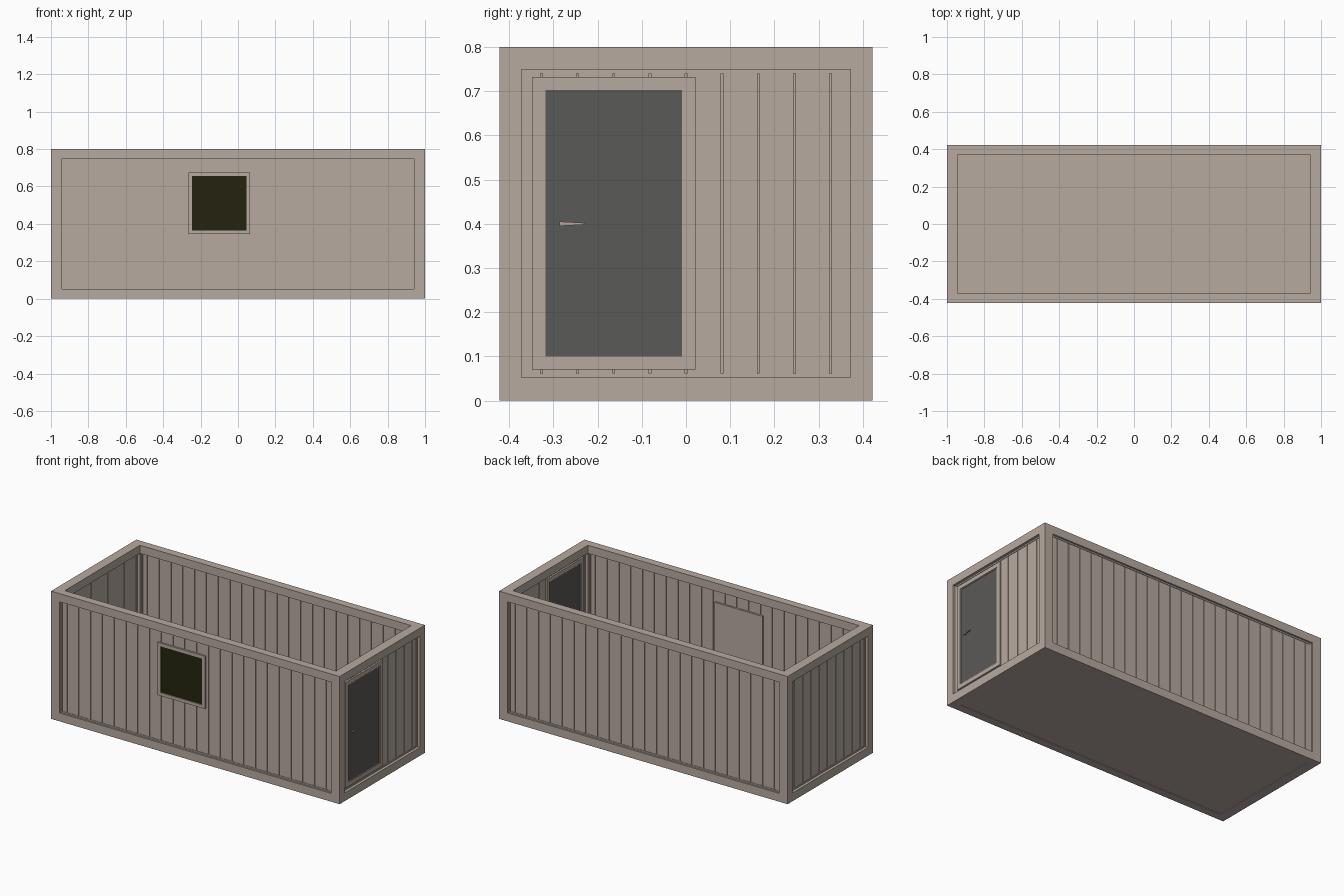
import bpy
import bmesh
from mathutils import Vector

if "Cube" in bpy.data.objects:
    bpy.data.objects.remove(bpy.data.objects["Cube"], do_unlink=True)


def material(name, colour):
    mat = bpy.data.materials.new(name)
    mat.use_nodes = True
    mat.diffuse_color = (*colour, 1)
    mat.node_tree.nodes["Principled BSDF"].inputs["Base Color"].default_value = (*colour, 1)
    return mat


TAUPE = material("taupe paint", (0.47, 0.40, 0.35))
GREY = material("dark grey door", (0.102, 0.10, 0.095))
GLASS = material("dark olive glass", (0.018, 0.017, 0.005))

# Overall half sizes, and half sizes of the frame openings
X, Y, H = 1.0, 0.422, 0.8
IN_X, IN_Y, Z0, Z1 = 0.94, 0.372, 0.052, 0.749
WALL_X, WALL_Y = 0.97, 0.398
STEP, GAP, TRIM = 0.0817, 0.004, 0.009


def box_object(name, boxes, mat, place=lambda p: p):
    """One object from (low corner, high corner) pairs."""
    bm = bmesh.new()
    for lo, hi in boxes:
        lo, hi = Vector(lo), Vector(hi)
        for v in bmesh.ops.create_cube(bm, size=1)["verts"]:
            mid = (lo + hi) / 2
            v.co = Vector(place(mid + Vector(a * b for a, b in zip(v.co, hi - lo))))
    bmesh.ops.recalc_face_normals(bm, faces=bm.faces)
    mesh = bpy.data.meshes.new(name)
    bm.to_mesh(mesh)
    bm.free()
    mesh.materials.append(mat)
    obj = bpy.data.objects.new(name, mesh)
    bpy.context.collection.objects.link(obj)
    return obj


def ring(u0, u1, z0, z1, w, d0, d1):
    """Rectangular surround made of four bars, in wall space (along, outward, up)."""
    return [((u0, d0, z0), (u0 + w, d1, z1)), ((u1 - w, d0, z0), (u1, d1, z1)),
            ((u0 + w, d0, z0), (u1 - w, d1, z0 + w)), ((u0 + w, d0, z1 - w), (u1 - w, d1, z1))]


# Wall space to model space
def front(p): return (p[0], -WALL_Y - p[1], p[2])
def back(p): return (p[0], WALL_Y + p[1], p[2])
def door_end(p): return (WALL_X + p[1], p[0], p[2])
def far_end(p): return (-WALL_X - p[1], p[0], p[2])


# Frame of beams and posts: a block with a passage cut along each axis
frame = box_object("frame", [((-X, -Y, 0), (X, Y, H))], TAUPE)
passages = [((-2, -IN_Y, Z0), (2, IN_Y, Z1)),
            ((-IN_X, -2, Z0), (IN_X, 2, Z1)),
            ((-IN_X, -IN_Y, -1), (IN_X, IN_Y, 2))]
bpy.context.view_layer.objects.active = frame
for passage in passages:
    cutter = box_object("cutter", [passage], TAUPE)
    cutter.hide_render = True
    mod = frame.modifiers.new("cut", "BOOLEAN")
    mod.operation, mod.solver, mod.object = "DIFFERENCE", "EXACT", cutter
    bpy.ops.object.modifier_apply(modifier=mod.name)
    bpy.data.objects.remove(cutter, do_unlink=True)

# Floor plate
box_object("floor", [((-IN_X, -IN_Y, 0.004), (IN_X, IN_Y, 0.045))], TAUPE)


# Walls: a core sheet with boards on both faces and a thin edge trim
def wall(name, half, place):
    edge = half - TRIM
    count = int(edge / STEP)
    cuts = [-edge] + [k * STEP for k in range(-count, count + 1)] + [edge]
    boxes = [((-half, -0.005, Z0), (half, 0.005, Z1))]
    for i, (a, b) in enumerate(zip(cuts, cuts[1:])):
        a += GAP / 2 if i else 0
        b -= GAP / 2 if i < len(cuts) - 2 else 0
        for d0, d1 in ((0.004, 0.01), (-0.01, -0.004)):
            boxes.append(((a, d0, Z0 + TRIM), (b, d1, Z1 - TRIM)))
    boxes += ring(-half, half, Z0, Z1, TRIM, -0.013, 0.013)
    box_object(name, boxes, TAUPE, place)


wall("front_wall", IN_X, front)
wall("back_wall", IN_X, back)
wall("door_end_wall", IN_Y, door_end)
wall("far_end_wall", IN_Y, far_end)

# Window: surround with a solid inner plate and outer glass
box_object("window_frame", ring(-0.265, 0.065, 0.345, 0.675, 0.02, -0.008, 0.021)
           + [((-0.265, -0.021, 0.345), (0.065, -0.008, 0.675))], TAUPE, front)
box_object("window_glass", [((-0.245, 0.0, 0.365), (0.045, 0.015, 0.655))], GLASS, front)

# Door: surround, inner stop, leaf and a tapered lever on each face
box_object("door_frame", ring(-0.348, 0.021, 0.07, 0.732, 0.026, -0.02, 0.02)
           + ring(-0.322, -0.005, 0.096, 0.706, 0.004, -0.017, 0.017), TAUPE, door_end)
box_object("door_leaf", [((-0.318, -0.014, 0.1), (-0.009, 0.014, 0.702))], GREY, door_end)
for name, side in (("outer_handle", 1), ("inner_handle", -1)):
    lever = box_object(name, [((-0.286, 0.022, 0.395), (-0.23, 0.028, 0.405)),
                              ((-0.284, 0.013, 0.396), (-0.276, 0.023, 0.404))],
                       TAUPE, lambda p: door_end((p[0], p[1] * side, p[2])))
    for v in lever.data.vertices:
        if v.co.y > -0.24:
            v.co.z = 0.4 + (v.co.z - 0.4) * 0.4
